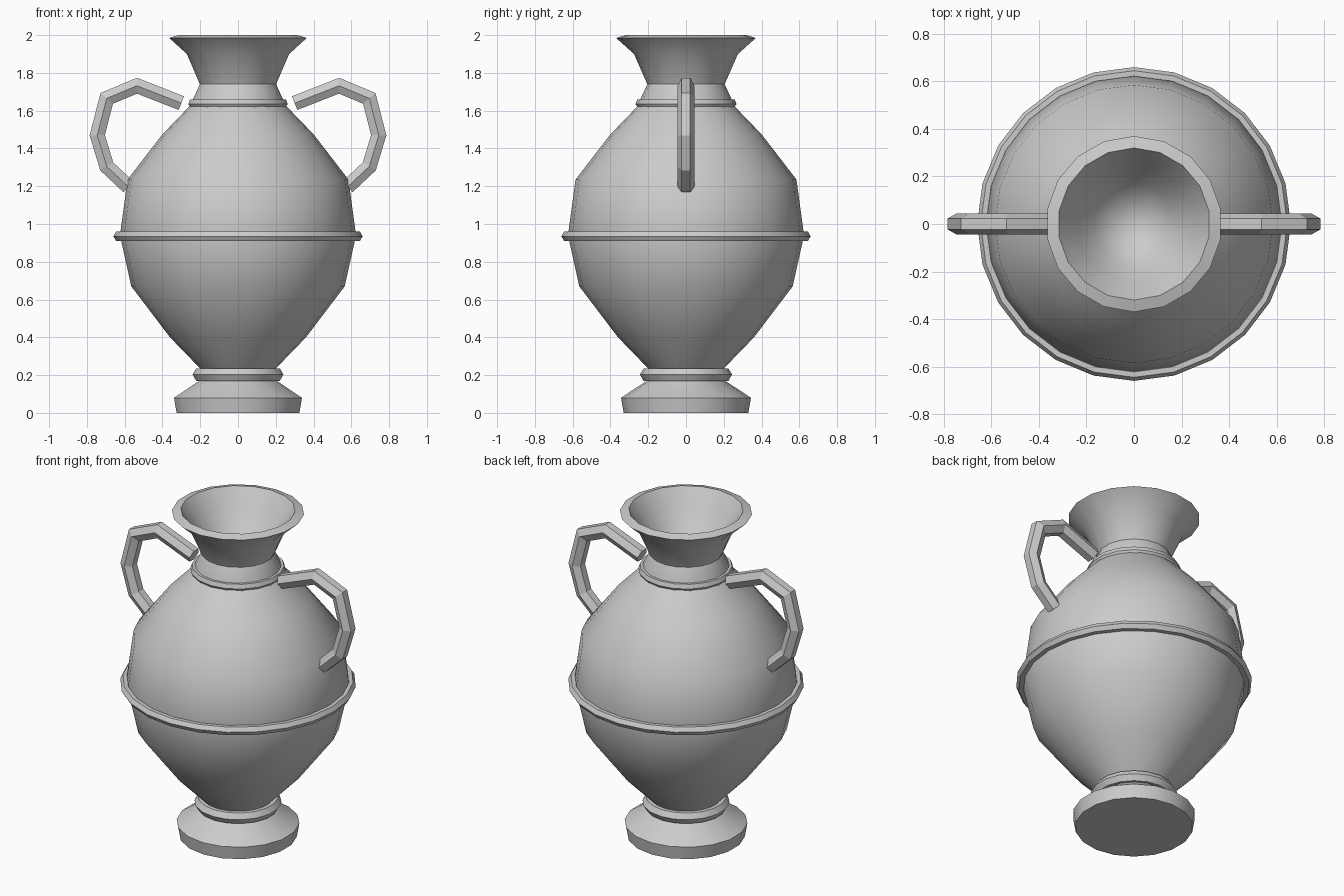
import bpy, bmesh, math
from mathutils import Vector

if "Cube" in bpy.data.objects:
    bpy.data.objects.remove(bpy.data.objects["Cube"])


def make_object(name, bm):
    bmesh.ops.recalc_face_normals(bm, faces=bm.faces[:])
    mesh = bpy.data.meshes.new(name)
    bm.to_mesh(mesh)
    bm.free()
    obj = bpy.data.objects.new(name, mesh)
    bpy.context.collection.objects.link(obj)
    return obj


def lathe(name, profile, sides):
    """Turn an (r, z) profile round z, with a vertex on the y axis."""
    bm = bmesh.new()
    rings = []
    for r, z in profile:
        if r == 0:
            rings.append([bm.verts.new((0, 0, z))] * sides)
            continue
        angles = [math.pi / 2 + 2 * math.pi * i / sides for i in range(sides)]
        rings.append([bm.verts.new((r * math.cos(a), r * math.sin(a), z)) for a in angles])
    for lo, hi in zip(rings, rings[1:]):
        for i in range(sides):
            j = (i + 1) % sides
            bm.faces.new(dict.fromkeys((lo[i], lo[j], hi[j], hi[i])))
    obj = make_object(name, bm)
    bpy.ops.object.select_all(action='DESELECT')
    bpy.context.view_layer.objects.active = obj
    obj.select_set(True)
    bpy.ops.object.shade_smooth_by_angle(angle=math.radians(40))
    return obj


def handle(name, path, radius, side):
    """Sweep a hexagon along a mitred path in the xz plane."""
    pts = [Vector((x * side, 0, z)) for x, z in path]
    bm = bmesh.new()
    rings = []
    for i, p in enumerate(pts):
        before = (p - pts[i - 1]).normalized() if i else None
        after = (pts[i + 1] - p).normalized() if i < len(pts) - 1 else None
        d = ((before or after) + (after or before)).normalized()
        stretch = 1 / d.dot(before or after)
        n = Vector((-d.z, 0, d.x)) * stretch
        rings.append([bm.verts.new(p + radius * (n * math.sin(k * math.pi / 3)
                      + Vector((0, math.cos(k * math.pi / 3), 0)))) for k in range(6)])
    for a, b in zip(rings, rings[1:]):
        for k in range(6):
            bm.faces.new((a[k], a[(k + 1) % 6], b[(k + 1) % 6], b[k]))
    bm.faces.new(rings[0])
    bm.faces.new(rings[-1])
    return make_object(name, bm)


# Foot and the ring above it
lathe("foot", [(0, 0), (.33, 0), (.344, .08), (.215, .165), (.2, .18), (.2, .25)], 18)
lathe("foot_ring", [(.19, .17), (.225, .17), (.244, .203), (.225, .235), (.19, .235)], 18)

# Body and belly band
lathe("body", [(.2, .235), (.36, .4), (.565, .67), (.625, .94),
               (.585, 1.235), (.4, 1.475), (.255, 1.625)], 24)
lathe("belly_band", [(.61, .91), (.645, .91), (.66, .935), (.645, .96), (.61, .96)], 24)

# Collar, flared neck and funnel-shaped mouth
lathe("collar", [(.235, 1.62), (.258, 1.62), (.267, 1.635), (.258, 1.66), (.23, 1.66)], 18)
lathe("neck", [(.25, 1.62), (.242, 1.66), (.205, 1.74), (.275, 1.9), (.37, 1.985),
               (.32, 2.0), (.24, 1.88), (.17, 1.77), (.09, 1.7), (0, 1.68)], 18)

# Two handles
HANDLE_PATH = [(.3, 1.64), (.535, 1.732), (.695, 1.665),
               (.745, 1.47), (.695, 1.305), (.58, 1.197)]
for label, side in (("left", -1), ("right", 1)):
    handle(label + "_handle", HANDLE_PATH, .045, side)
